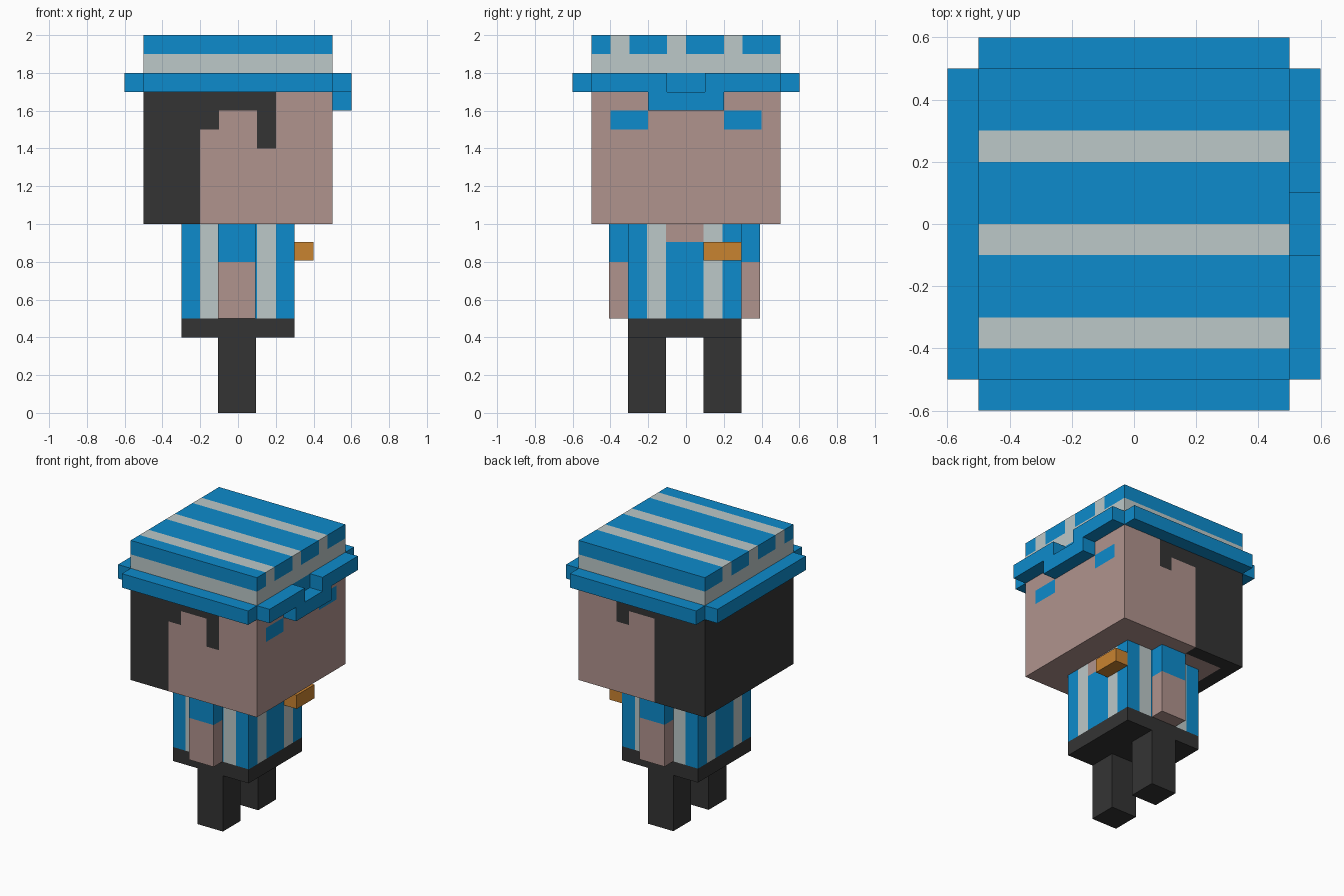
import bpy, bmesh
from mathutils import Vector

if "Cube" in bpy.data.objects:
    bpy.data.objects.remove(bpy.data.objects["Cube"])

# Colours (linear)
COLOURS = {
    "blue": (0.004, 0.258, 0.604),
    "pale_grey": (0.503, 0.578, 0.578),
    "skin": (0.434, 0.292, 0.270),
    "charcoal": (0.034, 0.034, 0.034),
    "orange": (0.584, 0.227, 0.030),
}
BLUE, GREY, SKIN, DARK, ORANGE = range(5)
MATS = []
for key, rgb in COLOURS.items():
    m = bpy.data.materials.new(key)
    m.diffuse_color = (*rgb, 1)
    m.use_nodes = True
    m.node_tree.nodes["Principled BSDF"].inputs["Base Color"].default_value = m.diffuse_color
    MATS.append(m)


def box(name, lo, hi, colour, cuts=((), (), ())):
    """Box from lo to hi, sliced at the given x, y, z values.
    colour is a slot number or a rule (centre, normal) -> slot number."""
    lo, hi = Vector(lo), Vector(hi)
    bm = bmesh.new()
    bmesh.ops.create_cube(bm, size=1)
    for v in bm.verts:
        v.co = Vector(((v.co[i] + 0.5) * (hi[i] - lo[i]) + lo[i]) for i in range(3))
    for axis, values in enumerate(cuts):
        for value in values:
            point, normal = Vector(), Vector()
            point[axis], normal[axis] = value, 1
            bmesh.ops.bisect_plane(bm, geom=bm.verts[:] + bm.edges[:] + bm.faces[:],
                                   dist=1e-5, plane_co=point, plane_no=normal)
    bm.normal_update()
    rule = colour if callable(colour) else None
    used = []
    for f in bm.faces:
        c = rule(f.calc_center_median(), f.normal) if rule else colour
        if c not in used:
            used.append(c)
        f.material_index = used.index(c)
    mesh = bpy.data.meshes.new(name)
    bm.to_mesh(mesh)
    bm.free()
    for c in used:
        mesh.materials.append(MATS[c])
    ob = bpy.data.objects.new(name, mesh)
    bpy.context.collection.objects.link(ob)
    return ob


# Head: cap crown above, face and hair below
def head_colour(c, n):
    x, y, z = c
    if z > 1.9:                                   # striped crown
        if abs(n.y) > 0.5:
            return BLUE
        return GREY if any(a < y < a + 0.1 for a in (-0.4, -0.1, 0.2)) else BLUE
    if z > 1.8:
        return GREY
    if z > 1.7:
        return BLUE
    if n.x < -0.5:                                # back of the hair
        return DARK
    if n.x > 0.5:                                 # face with two eyebrows
        return BLUE if 1.5 < z < 1.6 and 0.2 < abs(y) < 0.4 else SKIN
    edge = -0.2 if y < 0 else -0.1                # end of the hair on the sides
    if n.z < -0.5:
        return DARK if x < -0.4 or (abs(y) > 0.4 and x < edge) else SKIN
    if x < edge:
        return DARK
    if x < -0.1:
        return DARK if z > 1.5 else SKIN
    if x < 0.1:
        return DARK if z > 1.6 else SKIN
    if x < 0.2:                                   # hanging lock
        return DARK if z > (1.4 if y < 0 else 1.5) else SKIN
    return SKIN


box("head", (-0.5, -0.5, 1), (0.5, 0.5, 2), head_colour,
    ((-0.4, -0.2, -0.1, 0.1, 0.2),
     (-0.4, -0.3, -0.2, -0.1, 0, 0.2, 0.3, 0.4),
     (1.4, 1.5, 1.6, 1.7, 1.8, 1.9)))

# Cap brim with an open gap and a strap over the face
box("brim_back", (-0.6, -0.5, 1.7), (-0.5, 0.5, 1.8), BLUE)
for s, side in ((-1, "right"), (1, "left")):
    y0, y1 = sorted((s * 0.5, s * 0.6))
    box("brim_" + side, (-0.5, y0, 1.7), (0.5, y1, 1.8), BLUE)
    y0, y1 = sorted((s * 0.1, s * 0.5))
    box("brim_face_" + side, (0.5, y0, 1.7), (0.6, y1, 1.8), BLUE)
box("cap_strap", (0.5, -0.2, 1.6), (0.6, 0.2, 1.7), BLUE)

# Torso: striped shirt, open neck and dark belt
DY = -0.007  # the body sits slightly off centre


def torso_colour(c, n):
    if c.z < 0.5:
        return DARK
    if n.z > 0.5:
        return SKIN
    side = abs(n.y) > 0.5
    across = c.x if side else c.y - DY
    if n.x > 0.5 and c.z > 0.905 and abs(across) < 0.1:
        return SKIN
    return GREY if 0.1 < abs(across) < 0.2 else BLUE


box("torso", (-0.3, -0.3 + DY, 0.4), (0.3, 0.3 + DY, 1.0), torso_colour,
    ((-0.2, -0.1, 0.1, 0.2),
     [a + DY for a in (-0.2, -0.1, 0.1, 0.2)],
     (0.5, 0.905)))


# Arms with short sleeves, and legs
def arm_colour(c, n):
    return BLUE if c.z > 0.8 else SKIN


for s, side in ((-1, "right"), (1, "left")):
    y0, y1 = sorted((s * 0.3 + DY, s * 0.4 + DY))
    box(side + "_arm", (-0.105, y0, 0.5), (0.092, y1, 1.0), arm_colour, ((), (), (0.8,)))
    y0, y1 = sorted((s * 0.1 + DY, s * 0.3 + DY))
    box(side + "_leg", (-0.105, y0, 0), (0.095, y1, 0.4), DARK)

# Chest badge block
box("chest_badge", (0.3, 0.1 + DY, 0.807), (0.4, 0.3 + DY, 0.905), ORANGE)
